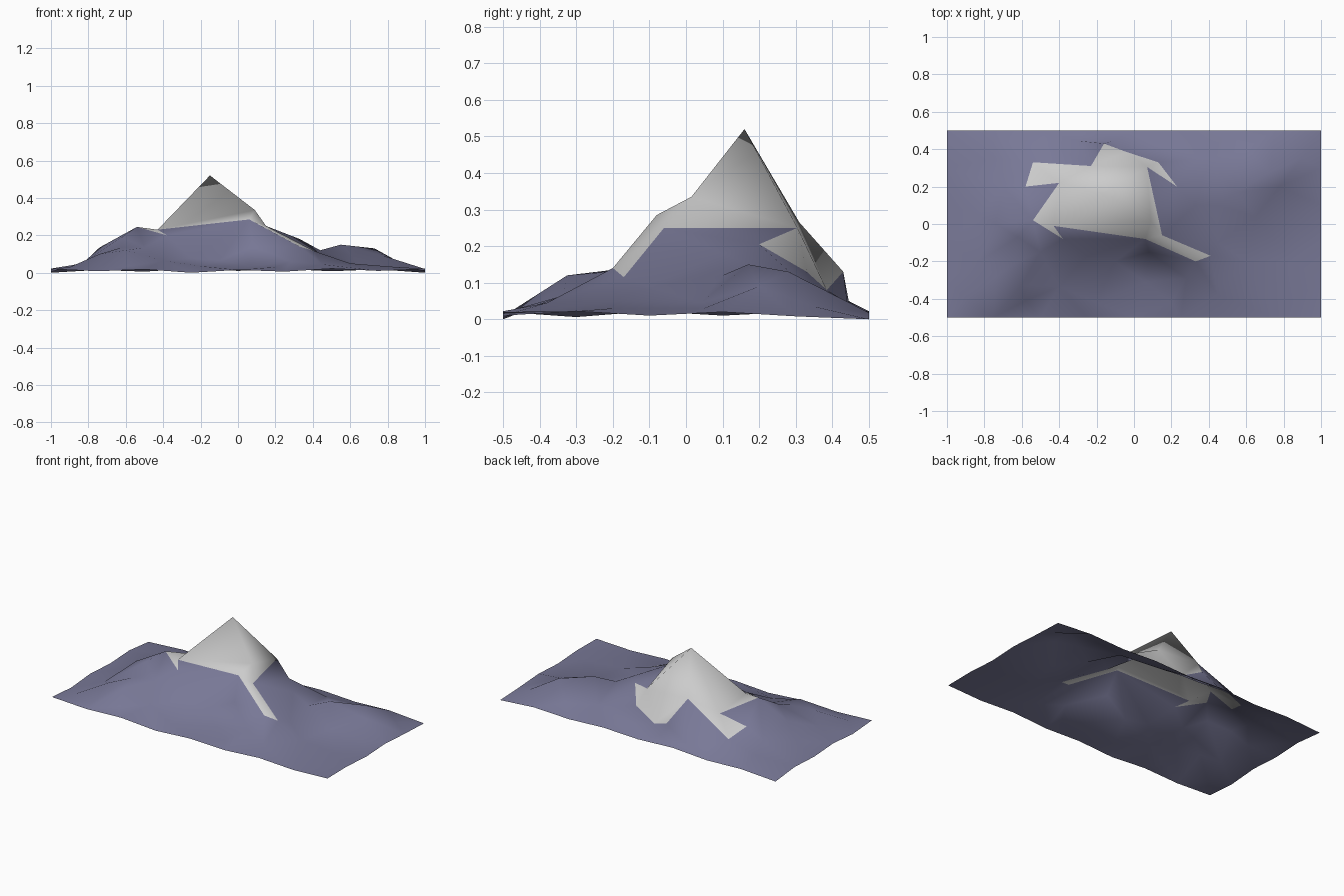
import bpy
from mathutils import Vector
from mathutils.geometry import delaunay_2d_cdt

# snow cap outline in order (x, y, z)
SNOW = [(-.16, .43, .13), (-.04, .385, .08), (.13, .33, .13), (.23, .20, .205),
        (.07, .305, .25), (.15, -.06, .25), (.41, -.17, .115), (.33, -.20, .14),
        (.06, -.08, .285), (-.43, -.01, .23), (-.38, -.08, .20), (-.54, .02, .245),
        (-.40, .22, .18), (-.58, .20, .135), (-.54, .33, .09), (-.23, .31, .265)]

# summit and shoulder
SUMMIT = [(-.15, .16, .52), (.09, .015, .335)]

# foothills and hollows; the first six are the back cliff foot and front spur
ROCK = [(-.30, .445, .05), (-.12, .442, .04), (-.60, -.325, .12),
        (-.40, -.335, .065), (-.10, -.20, .065), (.08, -.15, .14),
        (-.25, -.17, .075), (-.45, .43, .05),
        (-.74, -.28, .10), (-.62, -.20, .135), (-.62, -.07, .19), (-.50, -.15, .135),
        (-.74, .00, .135), (-.70, .20, .075), (-.75, .35, .05), (-.83, .05, .05),
        (-.83, -.20, .05), (-.90, -.40, .03), (-.58, -.41, .035),
        (-.20, -.42, .035), (.06, -.31, .035), (.20, -.42, .03),
        (.28, -.29, .06), (.45, -.38, .045), (.45, -.10, .09), (.60, -.20, .05),
        (.33, .10, .18), (.44, .10, .12), (.55, .17, .15), (.73, .28, .13),
        (.78, .20, .09), (.65, .04, .045), (.85, -.20, .03), (.88, .05, .03),
        (.90, .35, .035), (.60, .40, .05), (.40, .35, .07), (.15, .42, .04)]

# gently wavy rim of the base
WAVE = [.02, .008, .018, .0, .015, .006, .022, .01]
rim = []
for i in range(9):
    x = -1 + i * .25
    rim += [(x, -.5, WAVE[i % 8]), (x, .5, WAVE[(i + 3) % 8])]
for i in range(1, 5):
    y = -.5 + i * .2
    rim += [(-1, y, WAVE[(i + 4) % 8]), (1, y, WAVE[(i + 5) % 8])]

points = SNOW + SUMMIT + ROCK + rim
n = len(SNOW)
outline = [(i, (i + 1) % n) for i in range(n)]
# ridge lines on the cap, back cliff foot and front spur
ridges = [(n, n + 1), (n + 1, 5), (n + 1, 8), (n + 1, 9), (n, 4), (n, 9), (n, 15),
          (n, 12), (4, 15), (n + 2, n + 3), (n + 4, n + 5), (n + 5, n + 6), (n + 6, n + 7)]
flat = [Vector(p[:2]) for p in points]
verts2, _, faces, origin, _, _ = delaunay_2d_cdt(flat, outline + ridges, [], 0, 1e-5)
verts = [(v.x, v.y, points[o[0]][2] if o else .2) for v, o in zip(verts2, origin)]


def in_snow(x, y):
    inside = False
    for a, b in outline:
        (x1, y1, _), (x2, y2, _) = SNOW[a], SNOW[b]
        if (y1 > y) != (y2 > y) and x < (x2 - x1) * (y - y1) / (y2 - y1) + x1:
            inside = not inside
    return inside


# mountain sheet with two colours
mesh = bpy.data.meshes.new("mountain")
mesh.from_pydata(verts, [], [list(f) for f in faces])
for name, colour in (("rock", (.19, .19, .31, 1)), ("snow", (.8, .8, .8, 1))):
    mat = bpy.data.materials.new(name)
    mat.diffuse_color = colour
    mesh.materials.append(mat)
for poly in mesh.polygons:
    poly.use_smooth = True
    poly.material_index = int(in_snow(poly.center.x, poly.center.y))
mountain = bpy.data.objects.new("mountain", mesh)
bpy.context.collection.objects.link(mountain)
